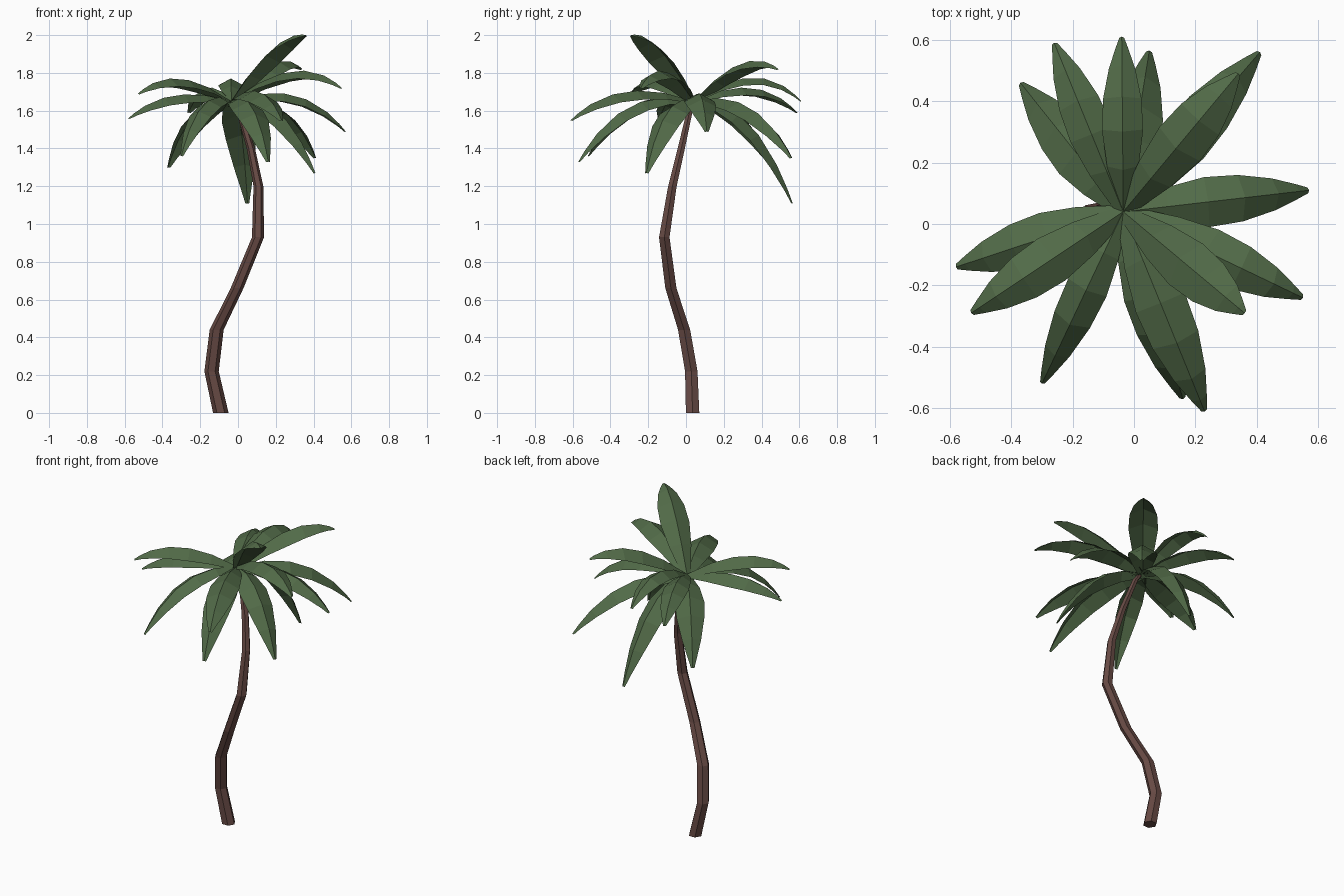
import bpy, math
from mathutils import Vector

if "Cube" in bpy.data.objects:
    bpy.data.objects.remove(bpy.data.objects["Cube"])


def material(name, color):
    m = bpy.data.materials.new(name)
    m.diffuse_color = (*color, 1)
    m.use_nodes = True
    m.node_tree.nodes["Principled BSDF"].inputs["Base Color"].default_value = m.diffuse_color
    return m


def add_mesh(name, verts, faces, mat):
    me = bpy.data.meshes.new(name)
    me.from_pydata(verts, [], faces)
    me.materials.append(mat)
    ob = bpy.data.objects.new(name, me)
    bpy.context.collection.objects.link(ob)
    return ob


bark = material("bark", (0.135, 0.068, 0.058))
leaf = material("leaf", (0.083, 0.145, 0.064))

# Trunk: six-sided tapering tube along a bent path (x, y, z, radius)
path = [(-0.091, 0.035, 0, 0.041), (-0.14, 0.028, 0.22, 0.038),
        (-0.113, -0.01, 0.44, 0.037), (-0.005, -0.08, 0.66, 0.034),
        (0.106, -0.115, 0.93, 0.032), (0.108, -0.072, 1.2, 0.026),
        (0.068, -0.025, 1.4, 0.022), (0.008, 0.02, 1.6, 0.018),
        (-0.015, 0.03, 1.635, 0.014)]
N = 6
verts, faces = [], []
for x, y, z, r in path:
    for k in range(N):
        a = math.tau * k / N
        verts.append((x + r * math.cos(a), y + r * math.sin(a), z))
for i in range(len(path) - 1):
    for k in range(N):
        j = (k + 1) % N
        faces.append((i * N + k, i * N + j, i * N + N + j, i * N + N + k))
faces.append(tuple(reversed(range(N))))
faces.append(tuple(range(len(verts) - N, len(verts))))
add_mesh("trunk", verts, faces, bark)

# Fronds: folded leaf blades arching from the crown
crown = Vector((-0.035, 0.04, 1.65))
stations = [(0, 0.025), (0.2, 0.066), (0.4, 0.086), (0.6, 0.08), (0.8, 0.055), (0.93, 0.027), (1, 0.01)]


def frond(name, tip, mid_z, width):
    tip = Vector(tip)
    ctrl = crown.lerp(tip, 0.62)
    ctrl.z = 2 * mid_z - 0.5 * (crown.z + tip.z)
    side = (tip - crown).cross(Vector((0, 0, 1))).normalized()
    verts, faces = [], []
    for t, w in stations:
        w *= width
        p = crown * (1 - t) ** 2 + ctrl * 2 * t * (1 - t) + tip * t * t
        tangent = ((ctrl - crown) * (1 - t) + (tip - ctrl) * t).normalized()
        drop = side.cross(tangent) * (w * 0.55)
        verts += [p - side * w - drop, p, p + side * w - drop]
    for i in range(len(stations) - 1):
        a = i * 3
        faces += [(a + 3, a + 4, a + 1, a), (a + 4, a + 5, a + 2, a + 1)]
    add_mesh(name, verts, faces, leaf)


# tip position, height of the arch at mid length, width factor
fronds = [
    ((0.41, 0.56, 1.35), 1.62, 1), ((0.57, 0.11, 1.49), 1.68, 0.95),
    ((0.55, -0.24, 1.72), 1.81, 0.95), ((0.36, -0.29, 2.0), 1.93, 1),
    ((0.23, -0.61, 1.55), 1.70, 1), ((0.16, -0.57, 1.33), 1.62, 1),
    ((-0.30, -0.52, 1.36), 1.63, 0.8), ((-0.53, -0.29, 1.69), 1.77, 0.95),
    ((-0.58, -0.14, 1.56), 1.68, 0.95), ((-0.37, 0.46, 1.30), 1.59, 1),
    ((-0.26, 0.59, 1.59), 1.72, 0.85), ((-0.04, 0.61, 1.65), 1.775, 0.78),
    ((0.05, 0.565, 1.11), 1.53, 1), ((0.34, 0.49, 1.82), 1.85, 1),
    ((0.41, -0.21, 1.27), 1.59, 1),
]
for i, (tip, mid_z, width) in enumerate(fronds):
    frond(f"frond_{i + 1}", tip, mid_z, width)
